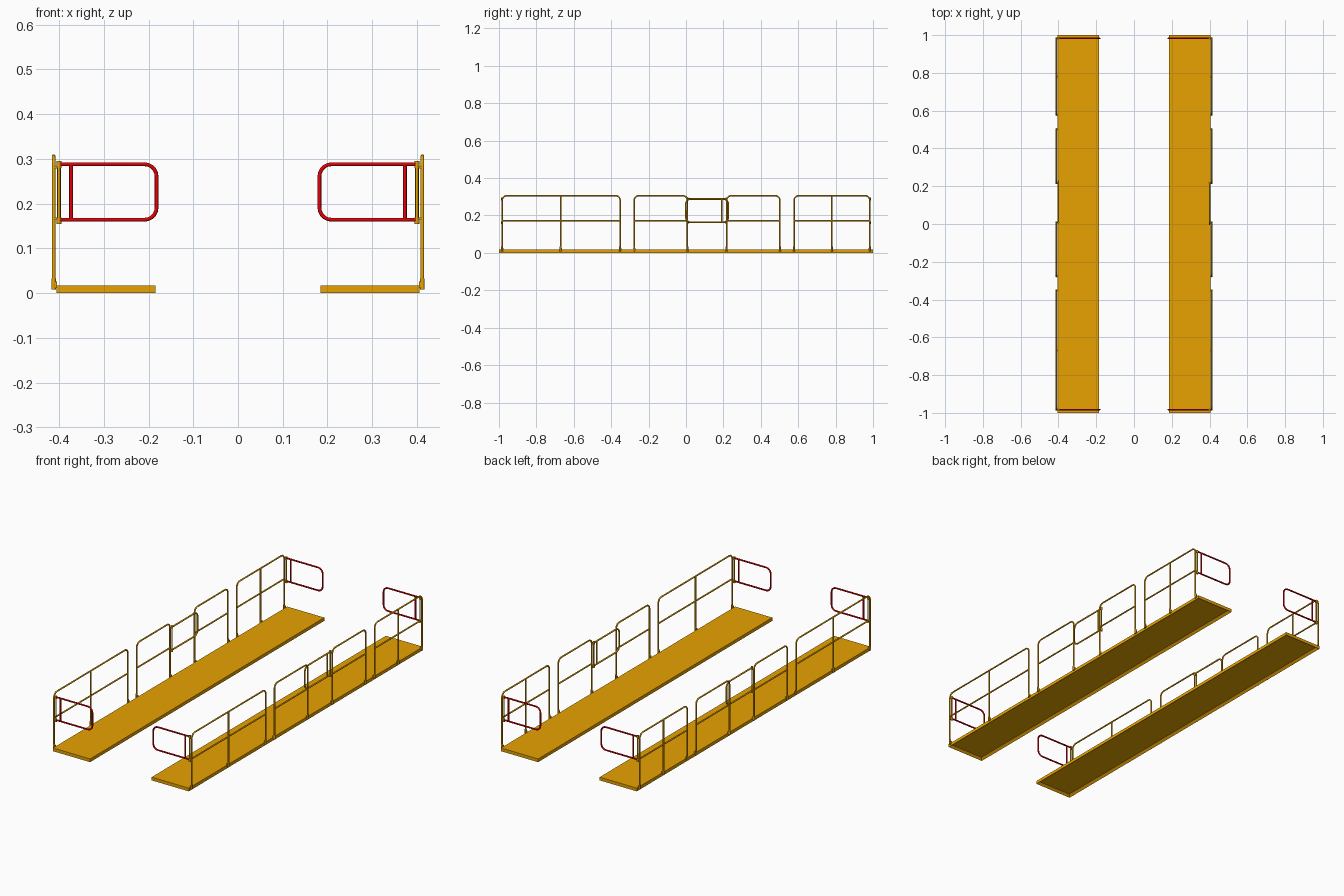
import bpy, bmesh, math
from mathutils import Vector

if "Cube" in bpy.data.objects:
    bpy.data.objects.remove(bpy.data.objects["Cube"])


def material(name, rgb):
    m = bpy.data.materials.new(name)
    m.diffuse_color = (*rgb, 1)
    m.use_nodes = True
    m.node_tree.nodes["Principled BSDF"].inputs["Base Color"].default_value = m.diffuse_color
    return m


YELLOW = material("safety yellow", (0.81, 0.37, 0.0))
RED = material("gate red", (0.78, 0.0, 0.002))

TUBE = 0.004           # tube radius
RAIL_X = 0.412         # guard rail plane
HINGE_X = 0.400        # hinge line just inside the rails
TOP, MID = 0.306, 0.172


def rounded(points, radius, steps=5):
    """Polyline with its inner corners rounded."""
    pts = [Vector(p) for p in points]
    out = [pts[0]]
    for a, b, c in zip(pts, pts[1:], pts[2:]):
        p, q = b + (a - b).normalized() * radius, b + (c - b).normalized() * radius
        centre = p + q - b
        u, v = p - centre, q - centre
        for i in range(steps + 1):
            t = math.pi / 2 * i / steps
            out.append(centre + u * math.cos(t) + v * math.sin(t))
    return out + [pts[-1]]


def tubes(name, paths, mat, radius=TUBE):
    """Several round tubes as one mesh object."""
    cu = bpy.data.curves.new(name, 'CURVE')
    cu.dimensions = '3D'
    cu.bevel_depth = radius
    cu.bevel_resolution = 4
    cu.use_fill_caps = True
    for path in paths:
        sp = cu.splines.new('POLY')
        sp.points.add(len(path) - 1)
        for pt, co in zip(sp.points, path):
            pt.co = (*co, 1)
    cu.materials.append(mat)
    ob = bpy.data.objects.new(name, cu)
    bpy.context.collection.objects.link(ob)
    bpy.ops.object.select_all(action='DESELECT')
    bpy.context.view_layer.objects.active = ob
    ob.select_set(True)
    bpy.ops.object.convert(target='MESH')
    bpy.ops.object.shade_smooth_by_angle(angle=math.radians(50))
    return ob


def box(name, lo, hi, mat):
    lo, hi = Vector(lo), Vector(hi)
    bm = bmesh.new()
    bmesh.ops.create_cube(bm, size=1)
    for v in bm.verts:
        v.co = [(lo[i] + hi[i]) / 2 + v.co[i] * abs(hi[i] - lo[i]) for i in range(3)]
    me = bpy.data.meshes.new(name)
    bm.to_mesh(me)
    bm.free()
    me.materials.append(mat)
    ob = bpy.data.objects.new(name, me)
    bpy.context.collection.objects.link(ob)
    return ob


def platform(name, side):
    # deck tray with a hollow underside
    ob = box(name, (side * 0.295 - 0.111, -1, 0), (side * 0.295 + 0.111, 1, 0.0175), YELLOW)
    bm = bmesh.new()
    bm.from_mesh(ob.data)
    bm.normal_update()
    bottom = min(bm.faces, key=lambda f: f.normal.z)
    bmesh.ops.inset_region(bm, faces=[bottom], thickness=0.018)
    bmesh.ops.translate(bm, verts=bottom.verts[:], vec=(0, 0, 0.011))
    bm.to_mesh(ob.data)
    bm.free()


def guard_rail(name, side, y0, y1, mid_post):
    x = side * RAIL_X
    paths = [rounded([(x, y0, 0.01), (x, y0, TOP), (x, y1, TOP), (x, y1, 0.01)], 0.025),
             [(x, y0, MID), (x, y1, MID)]]
    posts = [y0, y1]
    if mid_post is not None:
        paths.append([(x, mid_post, 0.01), (x, mid_post, TOP)])
        posts.append(mid_post)
    tubes(name, paths, YELLOW)
    # sockets that hold the posts on the deck edge
    tubes(name + "_sockets", [[(x, y, 0.008), (x, y, 0.033)] for y in posts], YELLOW, 0.005)
    for y in posts:
        box(name + "_bracket", (side * 0.405, y - 0.006, 0.012),
            (side * 0.409, y + 0.006, 0.026), YELLOW)


def gate(name, side, y, direction, mat, upright=True):
    hinge = Vector((side * HINGE_X, y, 0))
    d = Vector(direction)
    lo, hi, length = 0.164, 0.288, 0.218

    def at(s, z):
        return hinge + d * s + Vector((0, 0, z))
    # swinging loop and its upright
    paths = [rounded([at(0, hi), at(length, hi), at(length, lo), at(0, lo)], 0.027)]
    if upright:
        paths.append([at(0.027, lo), at(0.027, hi)])
    tubes(name, paths, mat, 0.0042)
    # hinge pin, collars and arms to the post
    tubes(name + "_hinge_pin", [[at(0, 0.155), at(0, 0.294)]], YELLOW, 0.0033)
    tubes(name + "_hinge_collars", [[at(0, z), at(0, z + 0.015)] for z in (0.154, 0.280)],
          YELLOW, 0.0053)
    for z in (0.165, 0.279):
        box(name + "_hinge_arm", (side * HINGE_X, y - 0.003, z),
            (side * RAIL_X, y + 0.003, z + 0.004), YELLOW)


RAILS = [("front_rail", -0.983, -0.352, -0.67), ("front_middle_rail", -0.277, 0.008, None),
         ("back_middle_rail", 0.217, 0.502, None), ("back_rail", 0.578, 0.983, 0.78)]

for label, side in (("left", -1), ("right", 1)):
    platform(label + "_platform", side)
    for name, y0, y1, mid in RAILS:
        guard_rail(f"{label}_{name}", side, y0, y1, mid)
    # red end gates close across the deck
    gate(label + "_front_gate", side, -0.983, (-side, 0, 0), RED)
    gate(label + "_back_gate", side, 0.983, (-side, 0, 0), RED)
    # yellow side gate over the opening, hinged at opposite ends on the two sides
    gate(label + "_side_gate", side, 0.217 if side > 0 else 0.008, (0, -side, 0), YELLOW,
         upright=side > 0)
